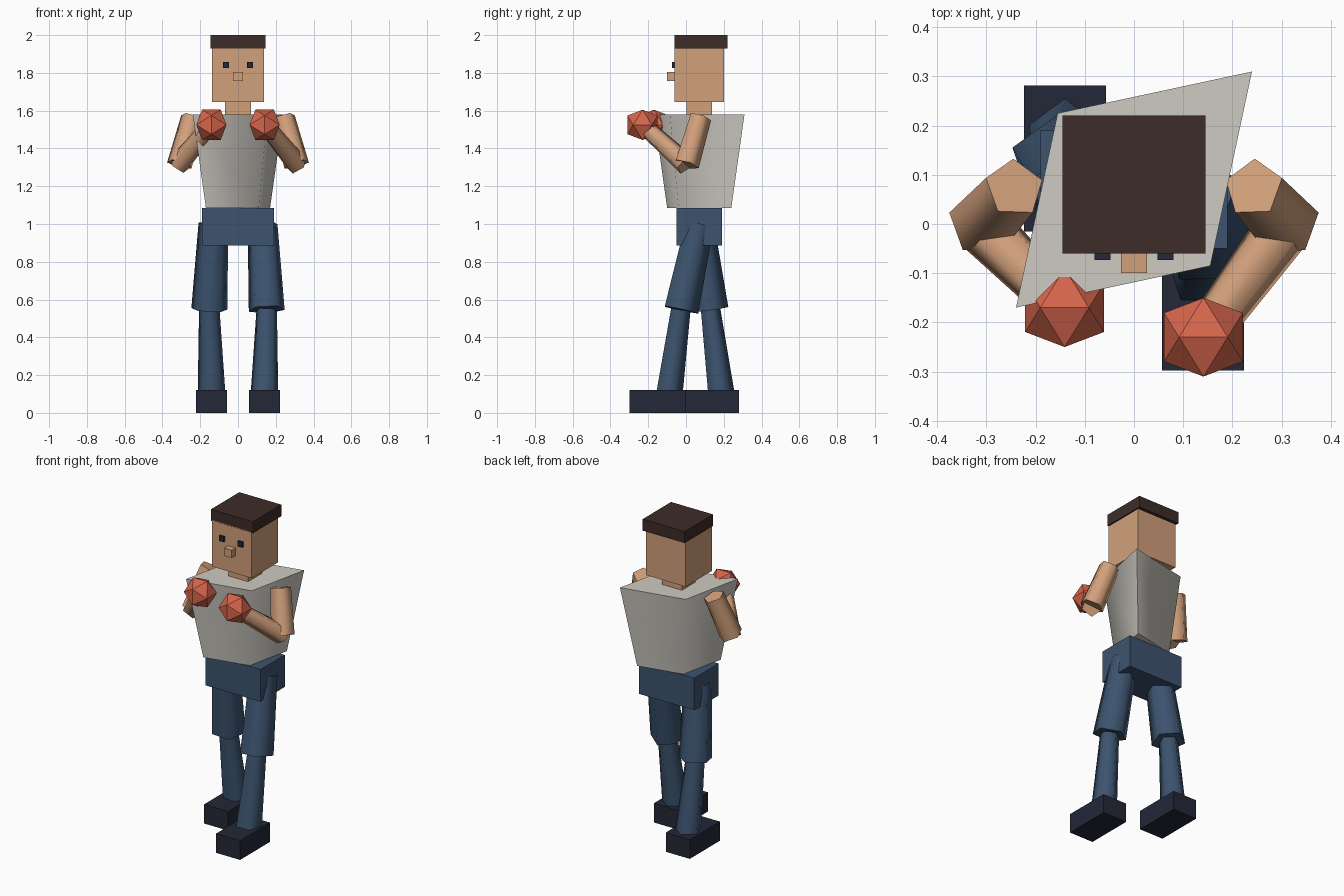
import bpy, math
from mathutils import Vector

if "Cube" in bpy.data.objects:
    bpy.data.objects.remove(bpy.data.objects["Cube"])


def material(name, rgb):
    # display colour to linear
    m = bpy.data.materials.new(name)
    m.diffuse_color = [(c / 255) ** 2.2 for c in rgb] + [1]
    m.use_nodes = True
    m.node_tree.nodes["Principled BSDF"].inputs["Base Color"].default_value = m.diffuse_color
    return m


SKIN = material("skin", (208, 158, 122))
HAIR = material("hair", (64, 48, 44))
SHIRT = material("shirt", (205, 201, 193))
DENIM = material("denim", (62, 84, 110))
SHOE = material("shoe_dark", (40, 43, 58))
GLOVE = material("glove_red", (212, 100, 76))


def finish(name, mat, smooth=False):
    ob = bpy.context.object
    ob.name = name
    ob.data.materials.append(mat)
    if smooth:
        bpy.ops.object.shade_smooth_by_angle(angle=math.radians(75))
    return ob


def box(name, mat, x, y, z):
    # box from (min, max) on each axis
    lo, hi = Vector((x[0], y[0], z[0])), Vector((x[1], y[1], z[1]))
    bpy.ops.mesh.primitive_cube_add(size=1, location=(lo + hi) / 2)
    bpy.context.object.scale = hi - lo
    bpy.ops.object.transform_apply(location=False, rotation=False, scale=True)
    return finish(name, mat)


def limb(name, mat, low, high, r_low, r_high):
    # five-sided tapered limb between two joints
    low, high = Vector(low), Vector(high)
    d = high - low
    bpy.ops.mesh.primitive_cone_add(vertices=5, radius1=r_low, radius2=r_high,
                                    depth=d.length, location=(low + high) / 2)
    ob = bpy.context.object
    ob.rotation_mode = 'QUATERNION'
    ob.rotation_quaternion = Vector((0, 0, 1)).rotation_difference(d)
    return finish(name, mat, True)


# head
box("head", SKIN, (-.137, .137), (-.06, .2), (1.645, 1.935))
box("hair", HAIR, (-.145, .145), (-.06, .22), (1.928, 2.0))
box("nose", SKIN, (-.026, .026), (-.1, -.05), (1.757, 1.805))
box("neck", SKIN, (-.068, .068), (.002, .138), (1.57, 1.655))

# four-sided tapered torso, squashed along one diagonal
bpy.ops.mesh.primitive_cone_add(vertices=4, radius1=.24, radius2=.339, depth=.497,
                                location=(0, .07, 1.3325),
                                rotation=(0, 0, math.radians(-45)))
bpy.context.object.scale = (.647, 1, 1)
bpy.ops.object.transform_apply(location=False, rotation=True, scale=True)
finish("torso", SHIRT, True)

box("hips", DENIM, (-.19, .19), (-.05, .19), (.885, 1.085))

# paired parts: fist, knee, ankle and shoe depth differ for the stride
for side, s, fist_y, knee_y, ankle_y, shoe_y in (
        ("left", -1, -.17, .125, .18, .133),
        ("right", 1, -.23, -.033, -.095, -.15)):
    box(side + "_eye", SHOE, (s * .064 - .016, s * .064 + .016),
        (-.073, -.05), (1.825, 1.858))

    shoulder = (s * .243, .073, 1.565)
    elbow = (s * .31, 0, 1.315)
    fist = (s * .141, fist_y, 1.525)
    limb(side + "_upper_arm", SKIN, elbow, shoulder, .07, .062)
    limb(side + "_forearm", SKIN, elbow, fist, .06, .047)
    bpy.ops.mesh.primitive_ico_sphere_add(subdivisions=1, radius=.094, location=fist,
                                          rotation=(0, math.radians(-31.72), 0))
    finish(side + "_fist", GLOVE)

    hip = (s * .13, .065, 1.0)
    knee = (s * .152, knee_y, .547)
    ankle = (s * .14, ankle_y, .1)
    limb(side + "_thigh", DENIM, knee, hip, .1, .083)
    limb(side + "_calf", DENIM, ankle, knee, .077, .057)
    box(side + "_shoe", SHOE, (s * .14 - .083, s * .14 + .083),
        (shoe_y - .148, shoe_y + .148), (0, .12))
